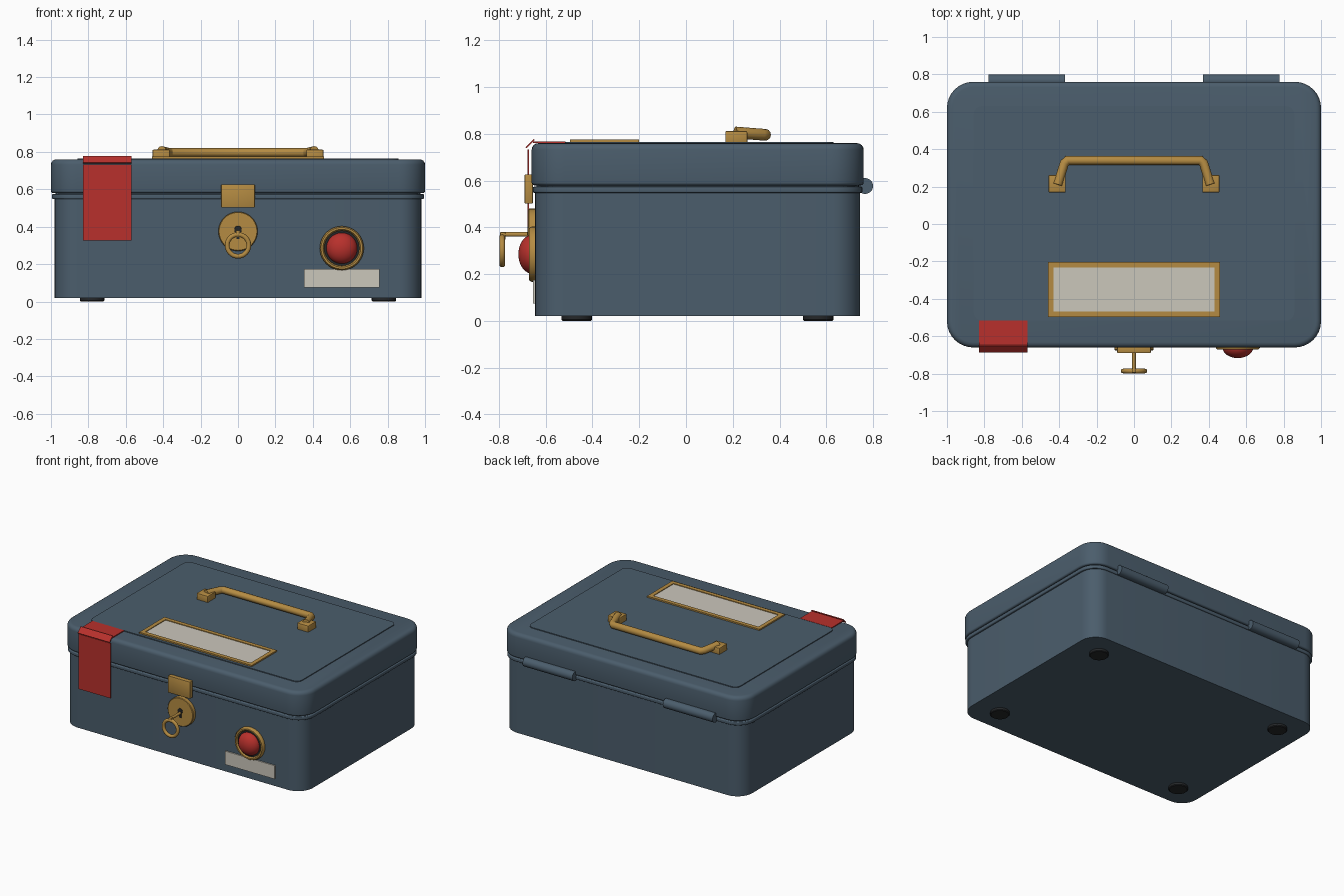
import bpy, bmesh, math
from mathutils import Vector, Matrix

if "Cube" in bpy.data.objects:
    bpy.data.objects.remove(bpy.data.objects["Cube"], do_unlink=True)


def material(name, r, g, b):
    m = bpy.data.materials.new(name)
    m.use_nodes = True
    m.diffuse_color = (r, g, b, 1)
    m.node_tree.nodes["Principled BSDF"].inputs["Base Color"].default_value = (r, g, b, 1)
    return m


blue = material("blue paint", 0.07, 0.11, 0.15)
brass = material("brass", 0.46, 0.26, 0.055)
red = material("red", 0.48, 0.03, 0.025)
paper = material("paper", 0.6, 0.57, 0.5)
black = material("black rubber", 0.018, 0.02, 0.022)


def finish(bm, name, mat, smooth=True):
    bmesh.ops.recalc_face_normals(bm, faces=bm.faces[:])
    mesh = bpy.data.meshes.new(name)
    bm.to_mesh(mesh)
    bm.free()
    mesh.materials.append(mat)
    ob = bpy.data.objects.new(name, mesh)
    bpy.context.collection.objects.link(ob)
    if smooth:
        bpy.ops.object.select_all(action="DESELECT")
        ob.select_set(True)
        bpy.context.view_layer.objects.active = ob
        bpy.ops.object.shade_smooth_by_angle(angle=math.radians(35))
    return ob


def box(name, mat, x, y, z, corner=0, top=0, bottom=0, edge=0):
    """Box from (min, max) spans; rounded upright corners, then rounded rims."""
    bm = bmesh.new()
    bmesh.ops.create_cube(bm, size=1)
    for v in bm.verts:
        v.co = [s[0] if c < 0 else s[1] for c, s in zip(v.co, (x, y, z))]

    def bevel(edges, width, segments):
        bmesh.ops.bevel(bm, geom=edges, offset=width, segments=segments,
                        profile=0.5, affect="EDGES")

    if corner:
        bevel([e for e in bm.edges if abs(e.verts[0].co.z - e.verts[1].co.z) > 1e-4], corner, 8)
    for level, width in ((z[1], top), (z[0], bottom)):
        if width:
            bevel([e for e in bm.edges
                   if all(abs(v.co.z - level) < 1e-5 for v in e.verts)], width, 4)
    if edge:
        bevel(bm.edges[:], edge, 2)
    return finish(bm, name, mat)


def lathe(name, mat, profile, centre, axis, steps=40):
    """Spin (radius, distance along axis) points about an axis through centre."""
    bm = bmesh.new()
    verts = [bm.verts.new((r, 0, d)) for r, d in profile]
    edges = [bm.edges.new(p) for p in zip(verts, verts[1:])]
    bmesh.ops.spin(bm, geom=verts + edges, cent=(0, 0, 0), axis=(0, 0, 1),
                   angle=math.tau, steps=steps)
    bmesh.ops.remove_doubles(bm, verts=bm.verts[:], dist=1e-5)
    turn = Vector((0, 0, 1)).rotation_difference(Vector(axis)).to_matrix().to_4x4()
    bm.transform(Matrix.Translation(centre) @ turn)
    return finish(bm, name, mat)


def disc(name, mat, radius, depth, centre, axis, bevel=0.004, steps=40):
    points = [(0, 0), (radius, 0), (radius, depth - bevel), (radius - bevel, depth), (0, depth)]
    return lathe(name, mat, points, centre, axis, steps)


FRONT = (0, -1, 0)

# Case
box("case_body", blue, (-0.98, 0.98), (-0.645, 0.745), (0.02, 0.56), corner=0.12)
box("case_rim", blue, (-0.995, 0.995), (-0.655, 0.755), (0.548, 0.574), corner=0.13,
    top=0.006, bottom=0.006)
box("lid_gap", blue, (-0.975, 0.975), (-0.64, 0.74), (0.57, 0.59), corner=0.12)
box("lid", blue, (-1, 1), (-0.66, 0.76), (0.58, 0.76), corner=0.14, top=0.028, bottom=0.012)
box("lid_panel", blue, (-0.857, 0.857), (-0.517, 0.63), (0.755, 0.766), corner=0.045)

# Feet and hinges
for side, x in (("right", -0.78), ("left", 0.78)):
    for end, y in (("front", -0.468), ("back", 0.565)):
        disc(f"foot_{end}_{side}", black, 0.065, 0.025, (x, y, 0.025), (0, 0, -1), 0.005, 24)
for side, x in (("right", -0.777), ("left", 0.37)):
    lathe(f"hinge_{side}", blue, [(0, 0), (0.034, 0), (0.034, 0.407), (0, 0.407)],
          (x, 0.766, 0.577), (1, 0, 0), 24)

# Carrying handle
for side, s in (("right", -1), ("left", 1)):
    box(f"handle_bracket_{side}", brass, sorted((s * 0.365, s * 0.457)), (0.168, 0.262),
        (0.755, 0.812), edge=0.006)
curve = bpy.data.curves.new("handle", "CURVE")
curve.dimensions = "3D"
curve.bevel_depth = 0.025
curve.bevel_resolution = 4
curve.use_fill_caps = True
spline = curve.splines.new("POLY")
path = [(0.408, 0.21, 0.806), (0.372, 0.325, 0.797), (0.355, 0.34, 0.796)]
path = [(-x, y, z) for x, y, z in path] + path[::-1]
spline.points.add(len(path) - 1)
for point, co in zip(spline.points, path):
    point.co = (*co, 1)
curve.materials.append(brass)
handle = bpy.data.objects.new("handle", curve)
bpy.context.collection.objects.link(handle)

# Framed card on the lid
for end, y in (("front", (-0.497, -0.467)), ("back", (-0.232, -0.202))):
    box(f"card_frame_{end}", brass, (-0.46, 0.46), y, (0.76, 0.776))
for side, x in (("right", (-0.46, -0.43)), ("left", (0.43, 0.46))):
    box(f"card_frame_{side}", brass, x, (-0.467, -0.232), (0.76, 0.776))
box("lid_card", paper, (-0.43, 0.43), (-0.467, -0.232), (0.764, 0.771))

# Small card on the front
box("front_card", paper, (0.352, 0.757), (-0.654, -0.64), (0.075, 0.174))

# Red tape folded over the front edge
box("tape_front", red, (-0.83, -0.57), (-0.677, -0.671), (0.326, 0.733))
box("tape_top", red, (-0.83, -0.57), (-0.655, -0.515), (0.761, 0.7675))
bm = bmesh.new()
bmesh.ops.create_cube(bm, size=1, matrix=Matrix.Translation((-0.7, -0.667, 0.759))
                      @ Matrix.Rotation(math.radians(45), 4, "X")
                      @ Matrix.Diagonal((0.26, 0.05, 0.006, 1)))
finish(bm, "tape_fold", red, False)

# Latch, lock and key
box("latch_plate", brass, (-0.09, 0.09), (-0.69, -0.655), (0.502, 0.627), edge=0.004)
disc("lock_plate", brass, 0.105, 0.03, (0, -0.645, 0.375), FRONT)
disc("keyhole_round", black, 0.02, 0.006, (0, -0.672, 0.384), FRONT, 0.001, 20)
box("keyhole_slot", black, (-0.009, 0.009), (-0.678, -0.672), (0.335, 0.38))
disc("key_shaft", brass, 0.01, 0.115, (0, -0.67, 0.37), FRONT, 0.002, 16)
box("key_neck", brass, (-0.012, 0.012), (-0.795, -0.773), (0.345, 0.38), edge=0.003)
ring = [(0.058 + 0.0125 * math.cos(a), 0.0125 * math.sin(a))
        for a in [i * math.tau / 12 for i in range(13)]]
lathe("key_ring", brass, ring, (0, -0.786, 0.3), FRONT)

# Round red lamp
lamp = (0.555, -0.645, 0.285)
lathe("lamp_bezel", brass, [(0.09, 0), (0.118, 0), (0.118, 0.016), (0.111, 0.026),
                            (0.101, 0.026), (0.094, 0.016), (0.09, 0)], lamp, FRONT)
disc("lamp_seat", black, 0.097, 0.016, lamp, FRONT, 0.001)
dome = [(0.083 * math.cos(a), 0.012 + 0.06 * math.sin(a))
        for a in [i * math.pi / 20 for i in range(11)]]
lathe("lamp_dome", red, dome, lamp, FRONT)
